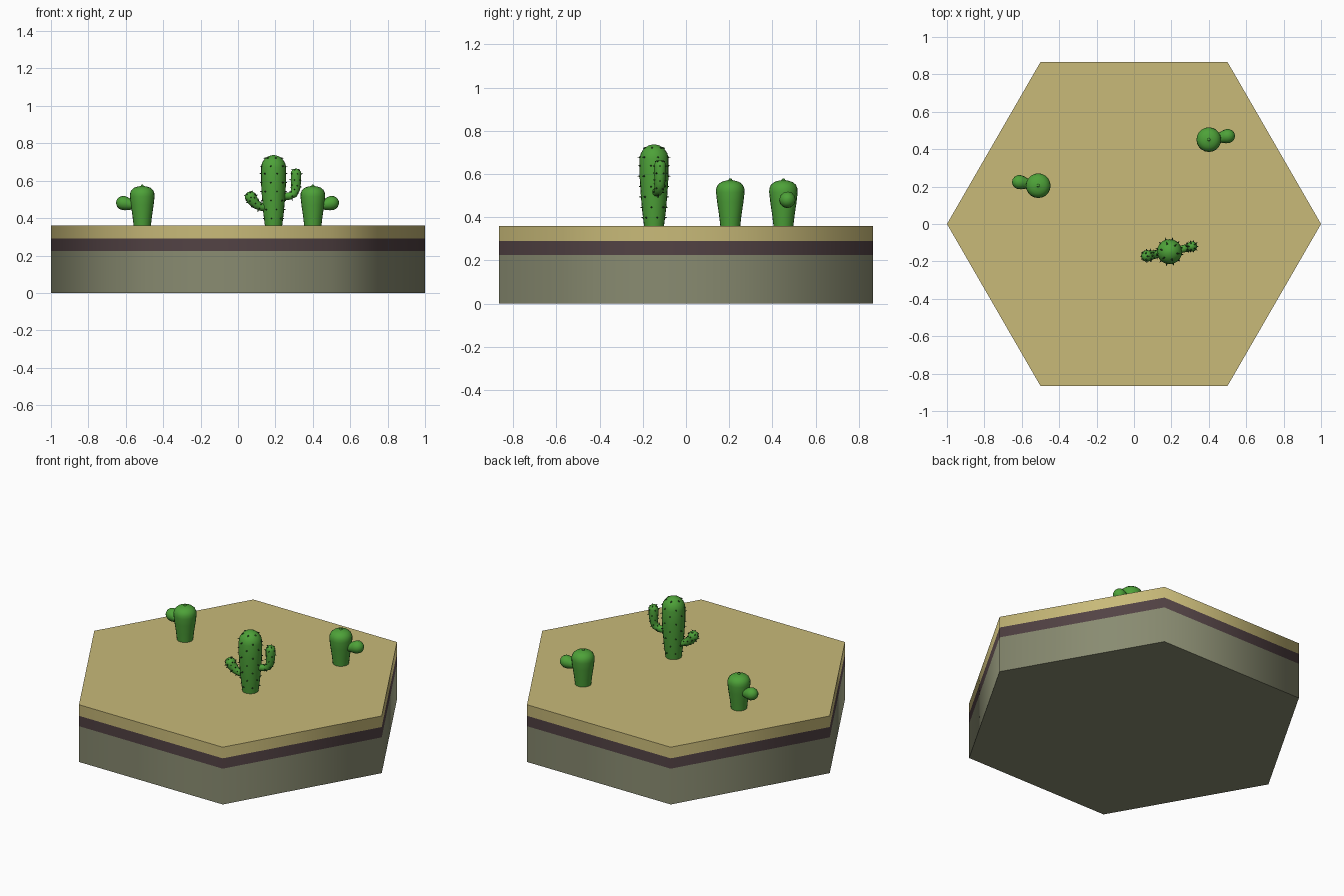
import bpy, bmesh, math
from mathutils import Vector

if "Cube" in bpy.data.objects:
    bpy.data.objects.remove(bpy.data.objects["Cube"])


def material(name, rgb):
    m = bpy.data.materials.new(name)
    m.diffuse_color = (*rgb, 1)
    m.use_nodes = True
    m.node_tree.nodes["Principled BSDF"].inputs["Base Color"].default_value = m.diffuse_color
    return m


SAND = material("sand", (0.58, 0.49, 0.19))
CLAY = material("clay", (0.085, 0.055, 0.058))
STONE = material("stone", (0.25, 0.26, 0.165))
GREEN = material("cactus_green", (0.075, 0.36, 0.04))
THORN = material("thorn", (0.025, 0.08, 0.02))


def finish(name, bm, mat, angle):
    bmesh.ops.recalc_face_normals(bm, faces=bm.faces[:])
    me = bpy.data.meshes.new(name)
    bm.to_mesh(me)
    bm.free()
    ob = bpy.data.objects.new(name, me)
    bpy.context.collection.objects.link(ob)
    me.materials.append(mat)
    bpy.ops.object.select_all(action='DESELECT')
    ob.select_set(True)
    bpy.context.view_layer.objects.active = ob
    bpy.ops.object.shade_smooth_by_angle(angle=math.radians(angle))
    return ob


def slab(name, z0, z1, mat):
    bm = bmesh.new()
    ring = [(math.cos(math.radians(60 * i)), math.sin(math.radians(60 * i))) for i in range(6)]
    base = bm.faces.new([bm.verts.new((x, y, z0)) for x, y in ring])
    top = bmesh.ops.extrude_face_region(bm, geom=[base])["geom"]
    bmesh.ops.translate(bm, vec=(0, 0, z1 - z0),
                        verts=[v for v in top if isinstance(v, bmesh.types.BMVert)])
    if base.is_valid is False or len(bm.faces) < 8:
        bm.faces.new([v for v in bm.verts if abs(v.co.z - z0) < 1e-6])
    finish(name, bm, mat, 65)


def frames(path):
    """Centre, two cross-section axes and tangent for each path point."""
    out = []
    for i, p in enumerate(path):
        t = (path[min(i + 1, len(path) - 1)] - path[max(i - 1, 0)]).normalized()
        ref = Vector((0, 1, 0))
        u = ref.cross(t).normalized()
        out.append((p, u, t.cross(u), t))
    return out


def stem(name, spine, origin, sides=16):
    """Skin circles along (x, y, z, radius) points, then round off the tip."""
    pts = [Vector(s[:3]) + Vector(origin) for s in spine]
    rad = [s[3] for s in spine]
    t = (pts[-1] - pts[-2]).normalized()
    end, r = pts[-1], rad[-1]
    for a in (22, 45, 67, 85):
        pts.append(end + t * r * math.sin(math.radians(a)))
        rad.append(r * math.cos(math.radians(a)))
    bm = bmesh.new()
    rings = []
    for (p, u, v, _), r in zip(frames(pts), rad):
        rings.append([bm.verts.new(p + (u * math.cos(k * math.tau / sides)
                                        + v * math.sin(k * math.tau / sides)) * r)
                      for k in range(sides)])
    for a, b in zip(rings, rings[1:]):
        for k in range(sides):
            j = (k + 1) % sides
            bm.faces.new((a[k], a[j], b[j], b[k]))
    bm.faces.new(rings[0])
    bm.faces.new(rings[-1])
    finish(name, bm, GREEN, 50)
    return pts, rad


def thorns(name, pts, rad, rows, count, size, start=0.0):
    """Staggered rows of small cones, at fractional positions along a stem."""
    bm = bmesh.new()
    fr = frames(pts)
    for n, f in enumerate(rows):
        i = int(f)
        w = f - i
        p = fr[i][0].lerp(fr[i + 1][0], w)
        r = rad[i] * (1 - w) + rad[i + 1] * w
        _, u, v, t = fr[i]
        for k in range(count):
            a = (k + 0.5 * (n % 2)) * math.tau / count + start
            d = u * math.cos(a) + v * math.sin(a)
            side = t.cross(d)
            foot = p + d * (r - 0.004)
            ring = [bm.verts.new(foot + (t * math.cos(q) + side * math.sin(q)) * size * 0.36)
                    for q in (0, math.tau / 4, math.tau / 2, math.tau * 3 / 4)]
            tip = bm.verts.new(foot + d * size)
            bm.faces.new(ring)
            for q in range(4):
                bm.faces.new((ring[q], ring[(q + 1) % 4], tip))
    finish(name, bm, THORN, 30)


# Ground layers
slab("stone_layer", 0, 0.225, STONE)
slab("clay_layer", 0.225, 0.29, CLAY)
slab("sand_layer", 0.29, 0.36, SAND)

# Tall cactus with two raised arms and thorns
tall = (0.19, -0.148, 0.36)
body = stem("tall_cactus_body", [(0, 0, -0.01, 0.045), (0, 0, 0.07, 0.055), (0, 0, 0.15, 0.062),
                                 (0, 0, 0.23, 0.067), (0, 0, 0.31, 0.067)], tall, 20)
thorns("tall_cactus_thorns", *body, [0.6, 1.2, 1.8, 2.4, 3.0, 3.6, 4.3, 6.2], 6, 0.016, 0.3)
right = stem("tall_cactus_right_arm", [(0.03, 0.006, 0.155, 0.02), (0.085, 0.018, 0.158, 0.02),
                                       (0.108, 0.024, 0.170, 0.022), (0.118, 0.027, 0.195, 0.024),
                                       (0.12, 0.028, 0.23, 0.027), (0.12, 0.028, 0.277, 0.028)], tall, 12)
thorns("right_arm_thorns", *right, [1.4, 2.6, 3.5, 4.3, 5.0, 7.2], 5, 0.014)
left = stem("tall_cactus_left_arm", [(-0.03, -0.005, 0.095, 0.02), (-0.07, -0.013, 0.10, 0.021),
                                     (-0.095, -0.018, 0.115, 0.025), (-0.115, -0.022, 0.14, 0.03),
                                     (-0.122, -0.023, 0.152, 0.031)], tall, 12)
thorns("left_arm_thorns", *left, [1.2, 2.2, 3.2, 4.0, 6.2], 6, 0.014)

# Two short cacti, mirrored, each with one stubby arm
for name, x, y, s in (("left_short_cactus", -0.512, 0.205, -1), ("right_short_cactus", 0.40, 0.451, 1)):
    o = (x, y, 0.36)
    stem(name + "_body", [(0, 0, -0.01, 0.045), (0, 0, 0.05, 0.052), (0, 0, 0.11, 0.061),
                          (0, 0, 0.155, 0.066), (0, 0, 0.173, 0.065), (0, 0, 0.19, 0.058),
                          (0, 0, 0.203, 0.042), (0, 0, 0.208, 0.026), (0, 0, 0.212, 0.008)], o, 20)
    stem(name + "_arm", [(s * 0.03, 0.005, 0.112, 0.024), (s * 0.065, 0.012, 0.113, 0.029),
                         (s * 0.085, 0.016, 0.117, 0.036), (s * 0.102, 0.019, 0.121, 0.038)], o, 12)
